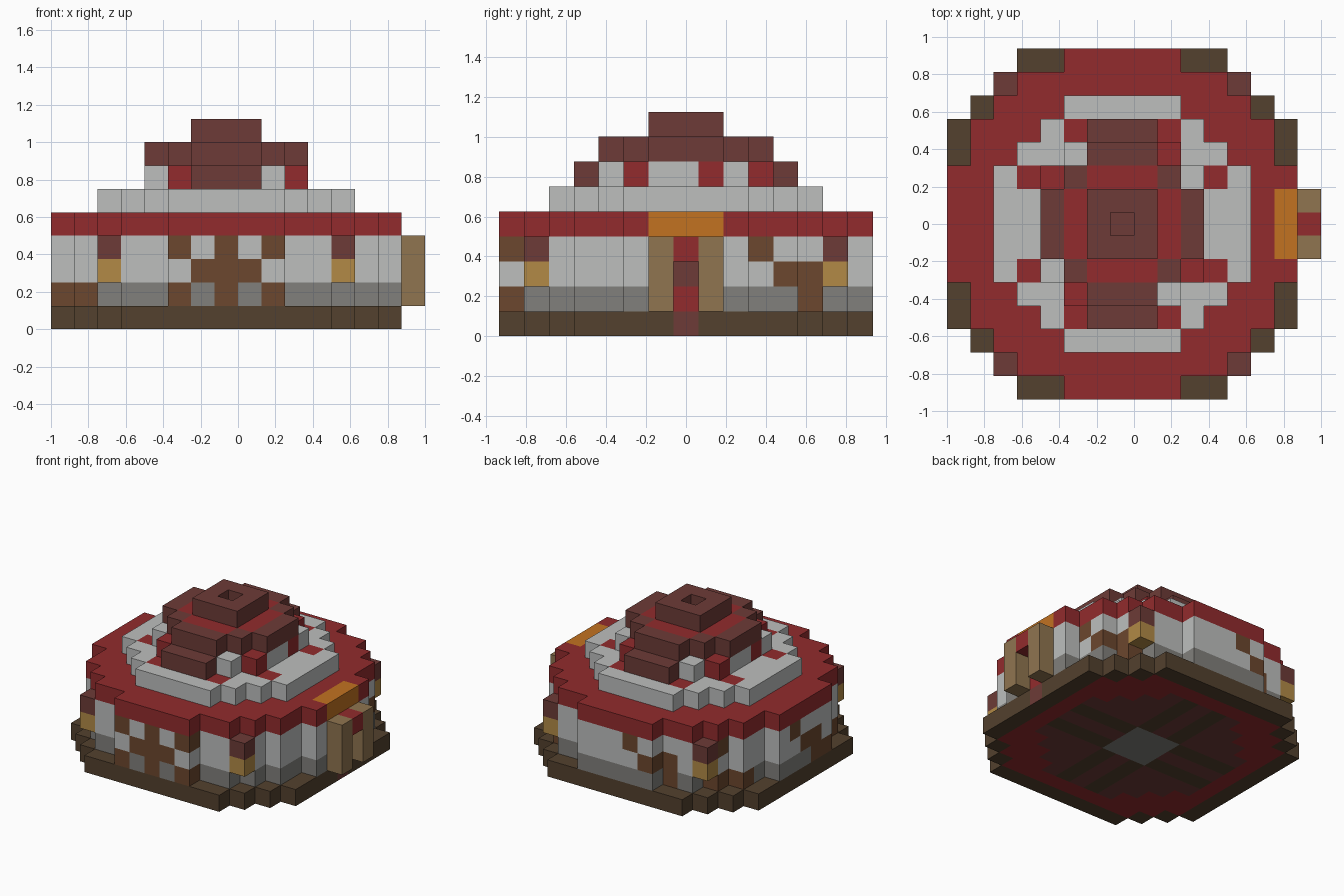
import bpy
import bmesh
from mathutils import Vector

cube = bpy.data.objects.get("Cube")
if cube:
    bpy.data.objects.remove(cube)

S = 0.125          # block size
X_SHIFT = -S / 2   # the round body sits half a block off centre, the porch balances it


def linear(c):
    c /= 255
    return c / 12.92 if c < 0.04045 else ((c + 0.055) / 1.055) ** 2.4


def material(name, r, g, b):
    mat = bpy.data.materials.new(name)
    mat.use_nodes = True
    col = (linear(r), linear(g), linear(b), 1)
    mat.diffuse_color = col
    mat.node_tree.nodes["Principled BSDF"].inputs["Base Color"].default_value = col
    return mat


RED = material("red", 146, 43, 45)
MAROON = material("maroon", 109, 59, 55)
WHITE = material("white", 189, 191, 190)
EARTH = material("dark_brown", 83, 65, 46)
TIMBER = material("timber_brown", 108, 71, 46)
STONE = material("stone_grey", 129, 128, 124)
TAN = material("tan", 144, 117, 80)
GOLD = material("lantern_gold", 178, 138, 70)
ORANGE = material("orange", 194, 114, 33)

parts = {}     # part name -> {block: material}
filled = set()


def put(part, block, mat):
    parts.setdefault(part, {})[block] = mat
    filled.add(block)


def disc(half_widths):
    """Blocky round footprint from the half width of each row outward."""
    return {(i, j)
            for row, w in enumerate(half_widths)
            for j in {row, -row}
            for i in range(-w, w + 1)}


def on_rim(cell, cells):
    i, j = cell
    return any(n not in cells for n in ((i + 1, j), (i - 1, j), (i, j + 1), (i, j - 1)))


# Base plate
base = disc([7, 7, 7, 7, 7, 6, 5, 4])
for c in base:
    put("base", (*c, 0), EARTH)
put("base", (7, 0, 0), MAROON)

# Walls with stone footing and timber framing
body = disc([7, 7, 7, 6, 6, 5, 4, 2])
BEAMS = {
    (6, 3, 3), (6, 4, 2), (5, 5, 2), (5, 5, 1),
    (-1, 7, 3), (-2, 7, 2), (-3, 6, 2), (-3, 6, 1),
    (-5, 5, 3), (-5, 5, 1), (-6, 4, 1),
    (-7, 1, 3), (-7, 0, 2), (-7, -1, 2), (-7, -1, 1), (-7, -2, 1), (-6, -4, 1),
}


def wall_colour(i, j, k):
    if (i, j) == (7, 0):                       # door
        return MAROON if k == 2 else RED
    if j == -7:                                # crossed front frame
        crossed = abs(i) <= 1 if k == 2 else i % 2 == 0
        if crossed:
            return TIMBER
    if (i, j, k) in BEAMS:
        return TIMBER
    return STONE if k == 1 else WHITE


for i, j in body:
    for k in (1, 2, 3):
        put("walls", (i, j, k), wall_colour(i, j, k))

# Lower roof with a bright block row over the door
for i, j in body:
    over_door = i == 7 and abs(j) <= 1
    put("lower_roof", (i, j, 4), ORANGE if over_door else RED)

# White roof step with red spots
for i, j in disc([5, 5, 5, 4, 3, 2]):
    spot = sorted((abs(i), abs(j))) == [2, 4]
    put("white_roof_step", (i, j, 5), RED if spot else WHITE)

# Patterned drum under the cap
RED_DRUM = {(3, -2), (3, 1), (2, 3)}
for i, j in disc([3, 3, 3, 2, 1]):
    if abs(j) == 4:
        mat = MAROON
    else:
        mat = RED if (i, j) in RED_DRUM or (-i, -j) in RED_DRUM else WHITE
    put("roof_drum", (i, j, 6), mat)

# Cap with a maroon rim and red filling
cap = disc([3, 3, 2, 1])
for c in cap:
    rim = on_rim(c, cap) or c == (0, 0)
    put("roof_cap", (*c, 7), MAROON if rim else RED)

# Chimney ring, open in the middle
for c in disc([1, 1]) - {(0, 0)}:
    put("chimney", (*c, 8), MAROON)

# Porch posts and lintel
for k in (1, 2, 3):
    for j in (-1, 1):
        put("porch_posts", (8, j, k), TAN)
put("porch_lintel", (8, 0, 3), RED)

# Four hanging lanterns
for i in (-5, 5):
    for j in (-6, 6):
        put("lanterns", (i, j, 2), GOLD)
        put("lanterns", (i, j, 3), MAROON)


def underside(i, j):
    """Inlaid floor pattern seen from below."""
    a, b = abs(i), abs(j)
    if on_rim((i, j), base) or a + b > 10:
        return EARTH
    if max(a, b) <= 1:
        return STONE
    if min(a, b) == 1 and max(a, b) < 6:
        return EARTH
    return RED if max(a, b) == 6 or a + b >= 8 else MAROON


DIRECTIONS = [(1, 0, 0), (-1, 0, 0), (0, 1, 0), (0, -1, 0), (0, 0, 1), (0, 0, -1)]


def build(name, blocks):
    """Skin the blocks with quads wherever they meet open air."""
    mats = []
    bm = bmesh.new()
    for (i, j, k), mat in blocks.items():
        centre = Vector((i * S + X_SHIFT, j * S, (k + 0.5) * S))
        for d in DIRECTIONS:
            if (i + d[0], j + d[1], k + d[2]) in filled:
                continue
            n = Vector(d)
            u = Vector((d[1], d[2], d[0]))
            v = n.cross(u)
            corners = (-u - v, u - v, u + v, v - u)
            face = bm.faces.new([bm.verts.new(centre + (n + c) * S / 2) for c in corners])
            colour = underside(i, j) if k == 0 and d[2] < 0 else mat
            if colour not in mats:
                mats.append(colour)
            face.material_index = mats.index(colour)
    bmesh.ops.remove_doubles(bm, verts=bm.verts, dist=S / 100)
    mesh = bpy.data.meshes.new(name)
    bm.to_mesh(mesh)
    bm.free()
    for m in mats:
        mesh.materials.append(m)
    bpy.context.collection.objects.link(bpy.data.objects.new(name, mesh))


for part, blocks in parts.items():
    build(part, blocks)
